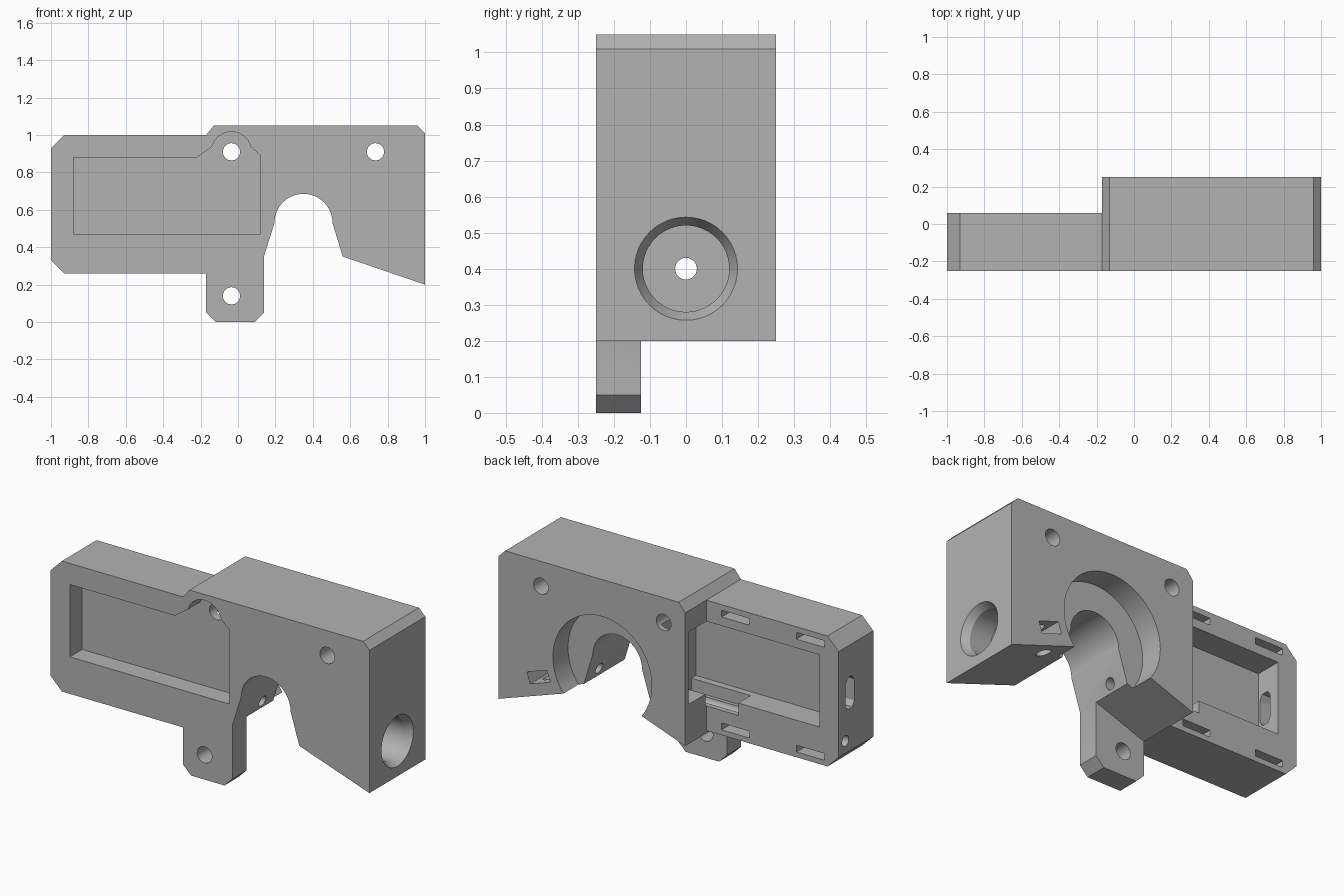
import bpy, bmesh
from math import sin, cos, radians, atan2
from mathutils import Matrix, Vector

cube = bpy.data.objects.get("Cube")
if cube:
    bpy.data.objects.remove(cube)

grey = bpy.data.materials.new("plain grey")
grey.use_nodes = True
colour = (0.45, 0.45, 0.45, 1)
grey.diffuse_color = colour
grey.node_tree.nodes["Principled BSDF"].inputs["Base Color"].default_value = colour


def finish(name, bm):
    bmesh.ops.recalc_face_normals(bm, faces=bm.faces)
    mesh = bpy.data.meshes.new(name)
    bm.to_mesh(mesh)
    bm.free()
    mesh.materials.append(grey)
    ob = bpy.data.objects.new(name, mesh)
    bpy.context.scene.collection.objects.link(ob)
    return ob


def prism(name, points, start, end, axis="y"):
    """Extrude an (x, z) outline along y, or a (y, z) outline along x."""
    bm = bmesh.new()
    place = (lambda a, b: (a, start, b)) if axis == "y" else (lambda a, b: (start, a, b))
    face = bm.faces.new([bm.verts.new(place(a, b)) for a, b in points])
    step = (0, end - start, 0) if axis == "y" else (end - start, 0, 0)
    made = bmesh.ops.extrude_face_region(bm, geom=[face])
    bmesh.ops.translate(bm, vec=step, verts=[v for v in made["geom"] if isinstance(v, bmesh.types.BMVert)])
    return finish(name, bm)


def rod(name, start, end, r1, r2=None, sides=48):
    """Cylinder or cone between two points."""
    start, end = Vector(start), Vector(end)
    d = end - start
    bm = bmesh.new()
    turn = Vector((0, 0, 1)).rotation_difference(d).to_matrix().to_4x4()
    bmesh.ops.create_cone(bm, cap_ends=True, segments=sides, radius1=r1,
                          radius2=r1 if r2 is None else r2, depth=d.length,
                          matrix=Matrix.Translation((start + end) / 2) @ turn)
    return finish(name, bm)


def rect(x0, x1, z0, z1):
    return [(x0, z0), (x1, z0), (x1, z1), (x0, z1)]


def arc(cx, cz, r, a0, a1, n):
    angles = [radians(a0 + (a1 - a0) * i / n) for i in range(n + 1)]
    return [(cx + r * cos(a), cz + r * sin(a)) for a in angles]


# Solid parts: arched block, thin housing, mounting tab
arch = arc(0.35, 0.53, 0.155, 180, 0, 32)
body = prism("bracket_body", [(-0.17, 0.245), (0.14, 0.355)] + arch + [
    (0.56, 0.35), (1, 0.2), (1, 1.01), (0.96, 1.05), (-0.13, 1.05), (-0.17, 1.0)], -0.25, 0.25)
housing = prism("housing", [(-0.15, 0.26), (-0.93, 0.26), (-1, 0.33), (-1, 0.93),
                            (-0.93, 1.0), (-0.15, 1.0)], -0.25, 0.06)
tab = prism("tab", [(-0.17, 0.05), (-0.12, 0), (0.09, 0), (0.14, 0.05),
                    (0.14, 0.45), (-0.17, 0.45)], -0.25, -0.125)

# Front and back pockets, with a rounded boss recess at the front
bump = arc(-0.035, 0.91, 0.107, 15, 165, 24)
cutters = [
    prism("front_pocket", [(-0.88, 0.47), (0.12, 0.47), (0.12, 0.89)] + bump
          + [(-0.22, 0.88), (-0.88, 0.88)], -0.3, -0.14),
    prism("back_pocket", rect(-0.88, 0.0, 0.47, 0.88), -0.09, 0.22),
    prism("rod_trench", rect(-0.37, 0.0, 0.4, 0.5), -0.05, 0.07),
    rod("arch_counterbore", (0.35, 0.115, 0.53), (0.35, 0.3, 0.53), 0.31, sides=96),
]

# Screw holes from front to back
for x, z in ((-0.035, 0.91), (0.735, 0.91), (-0.035, 0.14)):
    cutters.append(rod("screw_hole", (x, -0.3, z), (x, 0.3, z), 0.046))

# Lengthwise rod hole, bearing seat with chamfer, end wall slot
cutters += [
    rod("rod_hole", (-1.1, 0, 0.4), (1.1, 0, 0.4), 0.03),
    rod("bearing_seat", (0.83, 0, 0.4), (1.1, 0, 0.4), 0.12),
    rod("bearing_chamfer", (0.96, 0, 0.4), (1.04, 0, 0.4), 0.12, 0.166),
    prism("end_slot", [(-0.08, 0.6), (-0.06, 0.57), (-0.02, 0.57), (0, 0.6),
                       (0, 0.72), (-0.02, 0.75), (-0.06, 0.75), (-0.08, 0.72)], -1.1, -0.8, "x"),
]

# Tie slots in the rear rim
for x in (-0.91, -0.44):
    for z in (0.29, 0.93):
        cutters.append(prism("tie_slot", rect(x, x + 0.175, z, z + 0.038), -0.04, 0.1))

# Nut slot and its screw hole, square to the sloping underside
tilt = atan2(-0.15, 0.44)
along, up = Vector((cos(tilt), sin(tilt))), Vector((-sin(tilt), cos(tilt)))
centre = Vector((0.75, 0.39))
corners = [centre + along * a * 0.066 + up * b * 0.033 for a, b in ((-1, -1), (1, -1), (1, 1), (-1, 1))]
cutters.append(prism("nut_slot", [tuple(c) for c in corners], 0.09, 0.3))
low, high = centre - up * 0.2, centre + up * 0.1
cutters.append(rod("nut_screw_hole", (low.x, 0.16, low.y), (high.x, 0.16, high.y), 0.04))

# Combine everything into one body
for other, mode in [(housing, "UNION"), (tab, "UNION")] + [(c, "DIFFERENCE") for c in cutters]:
    other.hide_render = True
    mod = body.modifiers.new(other.name, "BOOLEAN")
    mod.object, mod.operation, mod.solver = other, mode, "EXACT"
bpy.context.view_layer.update()
graph = bpy.context.evaluated_depsgraph_get()
result = bpy.data.meshes.new_from_object(body.evaluated_get(graph))
body.modifiers.clear()
body.data = result
for other in [housing, tab] + cutters:
    bpy.data.objects.remove(other)

# Smooth the bores, keep the edges sharp
bpy.ops.object.select_all(action="DESELECT")
body.select_set(True)
bpy.context.view_layer.objects.active = body
bpy.ops.object.shade_smooth_by_angle(angle=radians(20))
